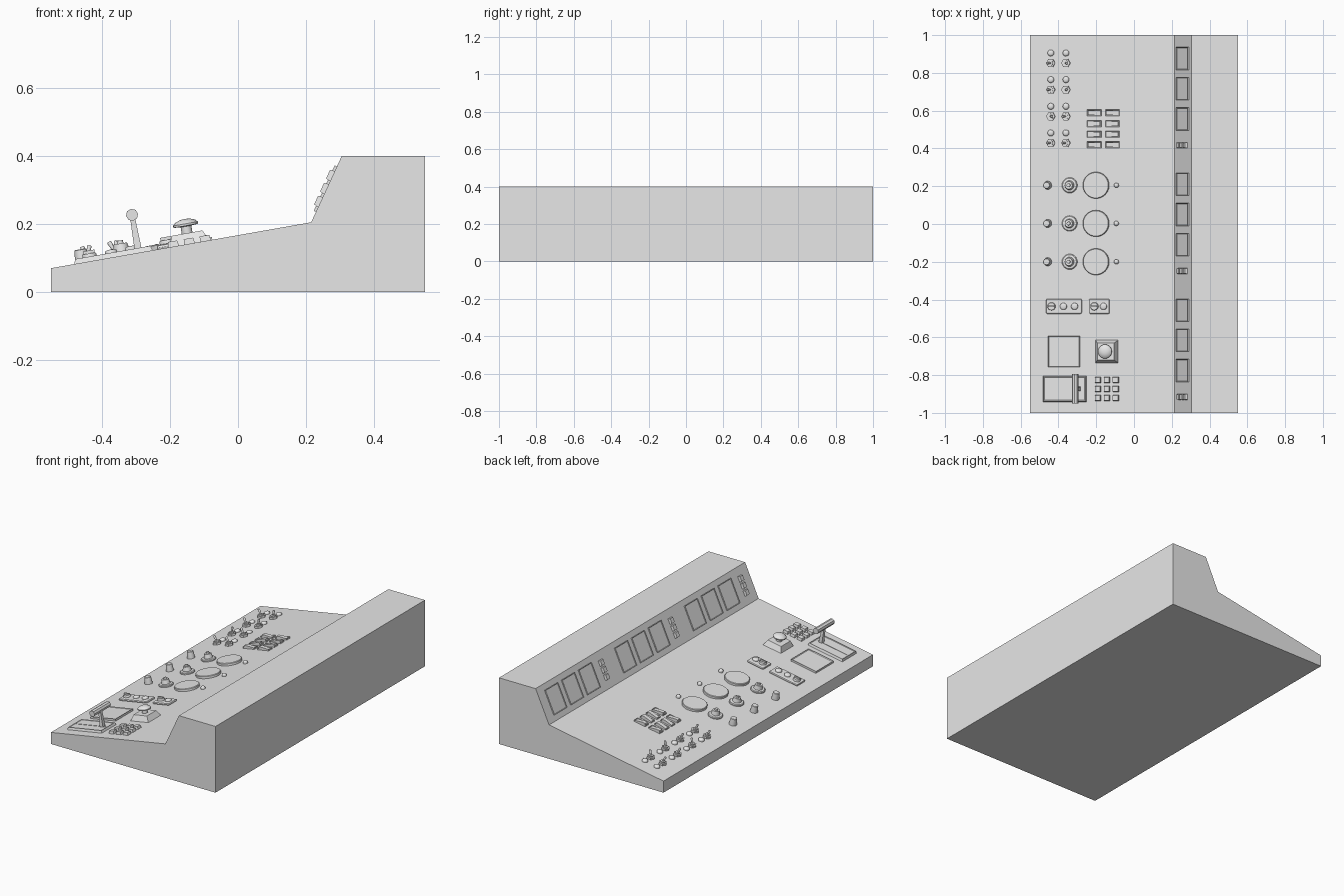
import bpy, bmesh, math, random
from mathutils import Matrix, Vector

cube = bpy.data.objects.get("Cube")
if cube:
    bpy.data.objects.remove(cube, do_unlink=True)
random.seed(4)

grey = bpy.data.materials.new("light_grey")
grey.use_nodes = True
grey.diffuse_color = (0.8, 0.8, 0.8, 1)
grey.node_tree.nodes["Principled BSDF"].inputs["Base Color"].default_value = (0.8, 0.8, 0.8, 1)

# Frames whose local z is the surface normal and local x runs up the slope
SLOPE, RISE = math.atan2(0.135, 0.765), math.atan2(0.195, 0.09)
DESK = Matrix.Translation((-0.55, 0, 0.07)) @ Matrix.Rotation(-SLOPE, 4, 'Y')
RISER = Matrix.Translation((0.26, 0, 0.3025)) @ Matrix.Rotation(-RISE, 4, 'Y')


def desk(x, y, w=0.0):
    return DESK @ Matrix.Translation(((x + 0.55) / math.cos(SLOPE), y, w))


def riser(s, y):
    return RISER @ Matrix.Translation((s, y, 0))


def finish(name, bm, matrix, smooth=False):
    bmesh.ops.recalc_face_normals(bm, faces=bm.faces)
    mesh = bpy.data.meshes.new(name)
    bm.to_mesh(mesh)
    bm.free()
    mesh.materials.append(grey)
    if smooth:
        mesh.shade_smooth()
        mesh.set_sharp_from_angle(angle=math.radians(35))
    obj = bpy.data.objects.new(name, mesh)
    obj.matrix_world = matrix
    bpy.context.collection.objects.link(obj)
    return obj


def box(name, matrix, size, taper=0.0, inset=0.0, depth=0.0):
    """Box standing on its frame; the top may taper in and carry a recess."""
    bm = bmesh.new()
    bmesh.ops.create_cube(bm, size=1)
    for v in bm.verts:
        top = v.co.z > 0
        shrink = taper if top else 0
        v.co = Vector((math.copysign(size[0] / 2 - shrink, v.co.x),
                       math.copysign(size[1] / 2 - shrink, v.co.y),
                       size[2] if top else -0.003))
    if inset:
        bm.normal_update()
        lid = [f for f in bm.faces if f.normal.z > 0.9]
        bmesh.ops.inset_region(bm, faces=lid, thickness=inset, depth=0)
        for v in lid[0].verts:
            v.co.z -= depth
    return finish(name, bm, matrix)


def lathe(name, matrix, profile, sides=24):
    """Turned part from (radius, height) points, closed at both ends."""
    bm = bmesh.new()
    points = [(0, -0.003), (profile[0][0], -0.003)] + profile + [(0, profile[-1][1])]
    verts = [bm.verts.new((r, 0, z)) for r, z in points]
    edges = [bm.edges.new(pair) for pair in zip(verts, verts[1:])]
    bmesh.ops.spin(bm, geom=verts + edges, cent=(0, 0, 0), axis=(0, 0, 1),
                   angle=math.tau, steps=sides)
    bmesh.ops.remove_doubles(bm, verts=bm.verts, dist=0.0001)
    return finish(name, bm, matrix, sides > 8)


def extrude(name, matrix, outline, half_width):
    """Prism with an x-z outline, running along y."""
    bm = bmesh.new()
    face = bm.faces.new([bm.verts.new((x, -half_width, z)) for x, z in outline])
    new = bmesh.ops.extrude_face_region(bm, geom=[face])["geom"]
    moved = [g for g in new if isinstance(g, bmesh.types.BMVert)]
    bmesh.ops.translate(bm, verts=moved, vec=(0, 2 * half_width, 0))
    return finish(name, bm, matrix)


def dome(radius, base, rise):
    return [(radius, base)] + [(radius * math.cos(a), base + rise * math.sin(a))
                               for a in (0.4, 0.8, 1.2)]


# Console body
extrude("console_body", Matrix(),
        [(-0.55, 0), (0.55, 0), (0.55, 0.4), (0.305, 0.4), (0.215, 0.205), (-0.55, 0.07)], 1)

# Toggle switches, each with an indicator lamp behind it
for row in range(4):
    y = 0.852 - row * 0.141
    for x in (-0.44, -0.36):
        lathe("indicator_lamp", desk(x, y + 0.053), dome(0.017, 0.006, 0.009), 16)
        lathe("toggle_nut", desk(x, y), [(0.024, 0.012)], 6)
        lathe("toggle_collar", desk(x, y, 0.012), [(0.014, 0.007)], 16)
        lean = Matrix.Rotation(math.radians(random.choice((-20, 20))), 4, 'Y')
        lathe("toggle_lever", desk(x, y, 0.015) @ lean,
              [(0.004, 0), (0.007, 0.03), (0.005, 0.034)], 12)

# Rocker switches
for x in (-0.21, -0.113):
    for row in range(4):
        y = 0.588 - row * 0.0565
        box("rocker_frame", desk(x, y), (0.076, 0.034, 0.008), inset=0.004, depth=0.004)
        side = random.choice((-1, 1))
        extrude("rocker", desk(x, y),
                [(-0.032 * side, 0), (0.032 * side, 0), (0.032 * side, 0.016),
                 (0.012 * side, 0.015), (-0.032 * side, 0.006)], 0.012)

# Gauge rows: plain knob, skirted knob, round dial, lamp
for y in (0.205, 0.003, -0.2):
    lathe("small_knob", desk(-0.457, y), [(0.022, 0), (0.018, 0.038), (0.016, 0.04)])
    lathe("skirted_knob", desk(-0.34, y),
          [(0.041, 0.006), (0.037, 0.01), (0.025, 0.012), (0.02, 0.036), (0.01, 0.036), (0.009, 0.045)])
    lathe("dial", desk(-0.2, y), [(0.07, 0.012), (0.067, 0.015)], 40)
    lathe("dial_lamp", desk(-0.093, y), dome(0.013, 0.008, 0.009), 16)

# Button strips, the first control of each a key switch
for centre, width, buttons in ((-0.37, 0.192, (-0.434, -0.371, -0.312)),
                               (-0.183, 0.111, (-0.207, -0.159))):
    plate = box("button_plate", desk(centre, -0.436), (width, 0.079, 0.012))
    bevel = plate.modifiers.new("round_corners", 'BEVEL')
    bevel.width, bevel.segments = 0.007, 2
    for i, x in enumerate(buttons):
        if i == 0:
            lathe("key_switch", desk(x, -0.436, 0.012), [(0.021, 0.008), (0.019, 0.011)])
            box("key_bar", desk(x, -0.436, 0.02), (0.034, 0.008, 0.012))
        else:
            lathe("push_button", desk(x, -0.436, 0.012), dome(0.018, 0.006, 0.006))

# Touch pad
box("touch_pad", desk(-0.37, -0.675), (0.17, 0.166, 0.012), inset=0.006, depth=0.004)

# Emergency button
box("emergency_base", desk(-0.144, -0.675), (0.123, 0.122, 0.032), taper=0.016)
lathe("emergency_button", desk(-0.144, -0.675, 0.032),
      [(0.016, 0), (0.016, 0.02), (0.037, 0.022), (0.037, 0.028),
       (0.03, 0.035), (0.018, 0.04), (0.008, 0.042)])

# Throttle lever on a slotted plate
box("throttle_plate", desk(-0.366, -0.873), (0.235, 0.138, 0.014), taper=0.005, inset=0.006, depth=0.003)
box("throttle_slot", desk(-0.366, -0.873, 0.011), (0.2, 0.008, 0.002))
box("throttle_stem", desk(-0.292, -0.873), (0.022, 0.024, 0.11), taper=0.004)
grip = desk(-0.292, -0.873, 0.113) @ Matrix.Rotation(math.pi / 2, 4, 'X')
lathe("throttle_grip", grip @ Matrix.Translation((0, 0, -0.076)), [(0.018, 0.152)], 8)

# Keypad
for x in (-0.19, -0.143, -0.096):
    for y in (-0.825, -0.873, -0.921):
        box("keypad_key", desk(x, y), (0.034, 0.033, 0.016), taper=0.003)

# Riser screens in threes, each group followed by a stack of buttons
for start in (0.876, 0.21, -0.456):
    for i in range(3):
        box("screen", riser(0, start - 0.16 * i), (0.147, 0.12, 0.007), inset=0.005, depth=0.003)
    for s in (-0.042, 0, 0.042):
        box("riser_button", riser(s, start - 0.459), (0.034, 0.032, 0.014), taper=0.003)
